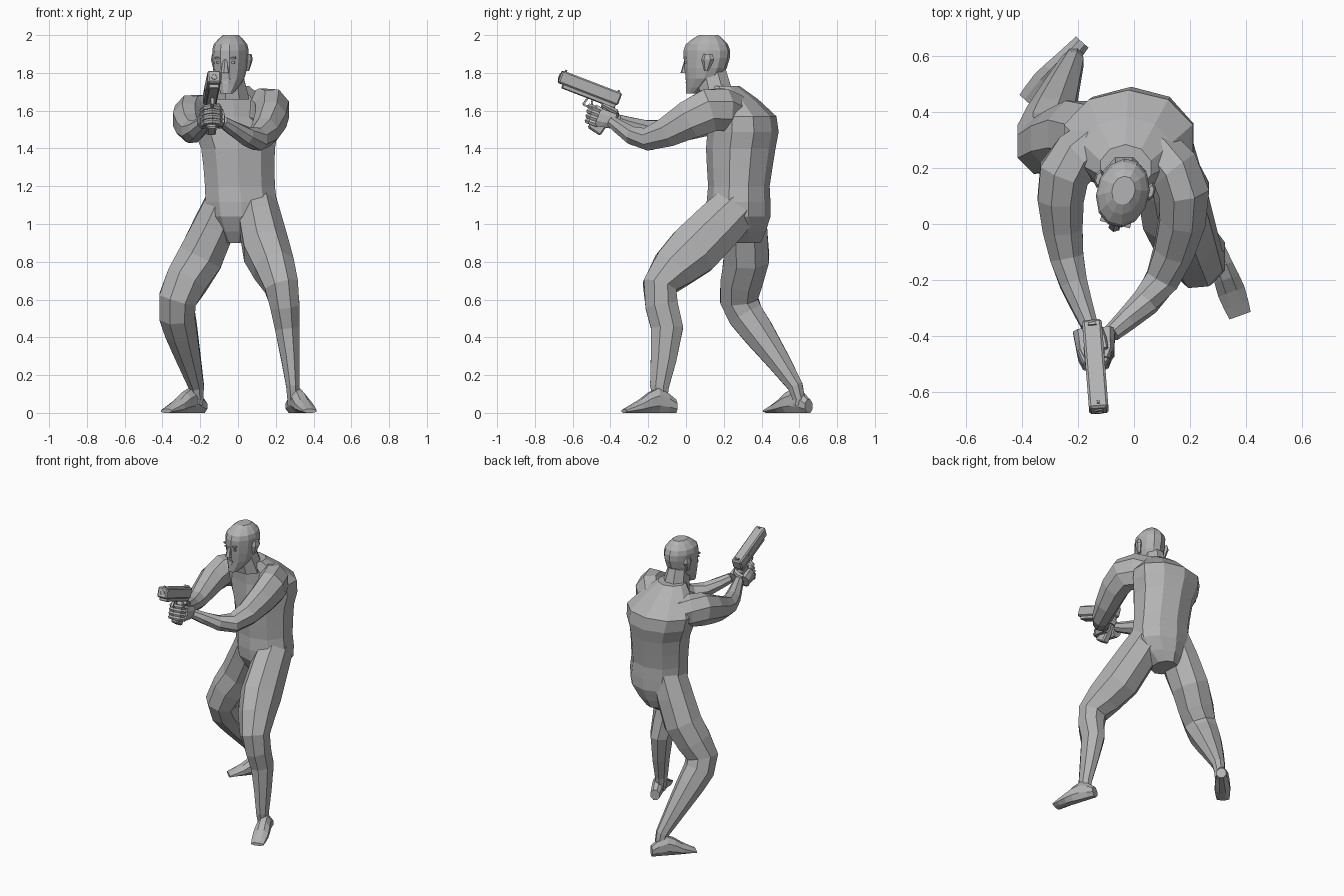
import bpy, bmesh, math
from mathutils import Matrix, Vector

default_cube = bpy.data.objects.get("Cube")
if default_cube:
    bpy.data.objects.remove(default_cube)

# One plain colour for everything
grey = bpy.data.materials.new("plain grey")
grey.use_nodes = True
colour = (0.45, 0.45, 0.45, 1)
grey.diffuse_color = colour
grey.node_tree.nodes["Principled BSDF"].inputs["Base Color"].default_value = colour

WORLD = Matrix.Identity(4)
X_AXIS, Y_AXIS, Z_AXIS = Vector((1, 0, 0)), Vector((0, 1, 0)), Vector((0, 0, 1))


def finish(name, bm, matrix):
    bmesh.ops.recalc_face_normals(bm, faces=bm.faces[:])
    bm.transform(matrix)
    mesh = bpy.data.meshes.new(name)
    bm.to_mesh(mesh)
    bm.free()
    mesh.materials.append(grey)
    part = bpy.data.objects.new(name, mesh)
    bpy.context.collection.objects.link(part)


def ring(x, y, z, width, depth=None):
    """Centre of a cross-section with its two half sizes."""
    return Vector((x, y, z, width, depth or width))


def smooth_path(rings, steps):
    """Fill in cross-sections along a curve through the given ones."""
    ends = [rings[0], *rings, rings[-1]]
    path = []
    for before, start, end, after in zip(ends, ends[1:], ends[2:], ends[3:]):
        slope_in, slope_out = (end - before) / 2, (after - start) / 2
        bend = (end - start) * 3 - slope_in * 2 - slope_out
        twist = slope_in + slope_out - (end - start) * 2
        for step in range(steps):
            t = step / steps
            path.append(start + (slope_in + (bend + twist * t) * t) * t)
    path.append(rings[-1])
    return path


def loft(name, rings, sides=8, steps=2, matrix=WORLD, axis=None, side=X_AXIS):
    """Skin a tube over cross-sections, square to its path or to a fixed axis."""
    bm = bmesh.new()
    path = smooth_path(rings, steps)
    centres = [Vector(section[:3]) for section in path]
    grow = 1 / math.cos(math.pi / sides)
    loops = []
    for i, section in enumerate(path):
        ahead = centres[min(i + 1, len(path) - 1)]
        behind = centres[max(i - 1, 0)]
        along = axis or (ahead - behind).normalized()
        across = (side - along * along.dot(side)).normalized()
        wide = across * section[3] * grow
        deep = along.cross(across) * section[4] * grow
        angles = [math.tau * (k + 0.5) / sides for k in range(sides)]
        loops.append([bm.verts.new(centres[i] + wide * math.cos(a) + deep * math.sin(a))
                      for a in angles])
    for lower, upper in zip(loops, loops[1:]):
        for k in range(sides):
            bm.faces.new((lower[k - 1], lower[k], upper[k], upper[k - 1]))
    bm.faces.new(loops[0])
    bm.faces.new(loops[-1])
    finish(name, bm, matrix)


def box(name, centre, size, matrix, tilt=0, bevel=0):
    bm = bmesh.new()
    bmesh.ops.create_cube(bm, size=1)
    bm.transform(Matrix.Diagonal((*size, 1)))
    if bevel:
        bmesh.ops.bevel(bm, geom=bm.edges[:], offset=bevel, segments=1, affect='EDGES')
    finish(name, bm, matrix @ place(centre, pitch=tilt))


def place(spot, yaw=0, pitch=0):
    turn = Matrix.Rotation(math.radians(yaw), 4, 'Z')
    nod = Matrix.Rotation(math.radians(pitch), 4, 'X')
    return Matrix.Translation(spot) @ turn @ nod


# Torso and neck
crotch = ring(0, 0.3, 0.9, 0.07, 0.09)
hips = ring(0.02, 0.28, 1.04, 0.18, 0.16)
waist = ring(0.01, 0.28, 1.2, 0.185, 0.155)
ribs = ring(0, 0.29, 1.4, 0.195, 0.175)
chest = ring(-0.02, 0.3, 1.57, 0.23, 0.17)
collar = ring(-0.03, 0.2, 1.73, 0.09, 0.08)
loft("torso", [crotch, hips, waist, ribs, chest, collar], sides=10, axis=Z_AXIS)
loft("neck", [ring(-0.03, 0.17, 1.66, 0.09), ring(-0.04, 0.13, 1.82, 0.06, 0.08)],
     axis=Z_AXIS)

# Arms: shoulder blade, shoulder, elbow, wrist
loft("left_arm", [ring(0.04, 0.28, 1.58, 0.09), ring(0.18, 0.12, 1.6, 0.09, 0.115),
                  ring(0.1, -0.2, 1.45, 0.06), ring(-0.08, -0.39, 1.54, 0.03)], steps=3)
loft("right_arm", [ring(-0.09, 0.3, 1.56, 0.09), ring(-0.25, 0.18, 1.58, 0.09, 0.1),
                   ring(-0.24, -0.12, 1.49, 0.06), ring(-0.16, -0.36, 1.55, 0.03)], steps=3)

# Legs: hip, thigh, knee, calf, ankle
loft("left_leg", [ring(0.1, 0.29, 1.11, 0.1, 0.12), ring(0.15, 0.04, 0.86, 0.12, 0.14),
                  ring(0.23, -0.14, 0.67, 0.09), ring(0.26, -0.1, 0.45, 0.065, 0.085),
                  ring(0.29, -0.14, 0.14, 0.035, 0.05), ring(0.29, -0.13, 0.04, 0.03)])
loft("right_leg", [ring(-0.07, 0.29, 1.12, 0.1, 0.12), ring(-0.2, 0.32, 0.82, 0.12),
                   ring(-0.32, 0.28, 0.6, 0.1), ring(-0.3, 0.38, 0.43, 0.085),
                   ring(-0.22, 0.58, 0.14, 0.04), ring(-0.22, 0.59, 0.04, 0.03)])


# Feet, each running from heel to toe along the ground
def foot(name, matrix):
    def section(run, width, height):
        return ring(0, -run, height / 2, width, height / 2)
    loft(name, [section(0, 0.03, 0.07), section(0.1, 0.04, 0.13),
                section(0.2, 0.05, 0.07), section(0.29, 0.04, 0.02)],
         matrix=matrix, axis=-Y_AXIS)


foot("left_foot", place((0.28, -0.055, 0), yaw=20))
foot("right_foot", place((-0.185, 0.65, 0), yaw=-42))

# Head, turned a little to its right
head = place((-0.04, 0.11, 0), yaw=-14)
chin = ring(0, -0.08, 1.69, 0.03)
jaw = ring(0, -0.02, 1.77, 0.075, 0.09)
temple = ring(0, 0, 1.88, 0.09, 0.12)
dome = ring(0, 0, 1.95, 0.085, 0.11)
crown = ring(0, 0.01, 2, 0.04, 0.05)
loft("head", [chin, jaw, temple, dome, crown], sides=12, matrix=head, axis=Z_AXIS)
loft("nose", [ring(0, -0.12, 1.8, 0.02), ring(0, -0.11, 1.87, 0.01)],
     sides=6, steps=1, matrix=head, axis=Z_AXIS)
box("brow", (0, -0.1, 1.88), (0.11, 0.03, 0.01), head, tilt=10)
box("upper_lip", (0, -0.1, 1.77), (0.05, 0.02, 0.01), head, tilt=15)
box("lower_lip", (0, -0.1, 1.75), (0.04, 0.02, 0.01), head, tilt=-15)
for name, s in (("left", 1), ("right", -1)):
    box(f"{name}_eye", (s * 0.035, -0.1, 1.855), (0.03, 0.02, 0.01), head)
    loft(f"{name}_ear", [ring(s * 0.085, 0.02, 1.81, 0.01), ring(s * 0.095, 0.03, 1.87, 0.015, 0.03),
                         ring(s * 0.095, 0.03, 1.9, 0.01, 0.02)],
         sides=6, steps=1, matrix=head, axis=Z_AXIS)

# Pistol, pointing forward and slightly up
gun = place((-0.15, -0.355, 1.65), yaw=4.5, pitch=-21)
box("slide", (0, -0.17, 0.01), (0.07, 0.34, 0.07), gun, bevel=0.008)
box("frame", (0, -0.16, -0.03), (0.055, 0.3, 0.03), gun, bevel=0.004)
box("grip", (0, -0.05, -0.12), (0.05, 0.08, 0.16), gun, tilt=-12, bevel=0.008)
for name, y, width in (("front_sight", -0.32, 0.01), ("rear_sight", -0.02, 0.03)):
    box(name, (0, y, 0.045), (width, 0.01, 0.02), gun)
box("ejection_port", (-0.035, -0.13, 0.02), (0.004, 0.06, 0.02), gun)
box("trigger", (0, -0.13, -0.06), (0.01, 0.01, 0.03), gun, tilt=15)
box("guard_front", (0, -0.165, -0.06), (0.016, 0.01, 0.05), gun, tilt=-15)
box("guard_base", (0, -0.13, -0.085), (0.016, 0.08, 0.01), gun)
loft("muzzle_ring", [ring(0, y, 0.01, radius) for y, radius in (
    (-0.33, 0.017), (-0.345, 0.017), (-0.345, 0.01), (-0.335, 0.01))],
    sides=10, steps=1, matrix=gun, axis=-Y_AXIS)

# Hands: the left wraps over the right around the grip
for name, s, reach, spread in (("right", -1, 0.045, 0.04), ("left", 1, 0.065, 0.05)):
    loft(f"{name}_palm", [ring(s * spread, 0.01, -0.11, 0.03, 0.04),
                          ring(s * spread, -0.08, -0.12, 0.02, 0.05)],
         matrix=gun, axis=-Y_AXIS)
    for finger in range(4):
        z = -0.08 - finger * 0.026
        bends = [math.pi * joint / 4 for joint in range(5)]
        curl = reach - finger * 0.005
        loft(f"{name}_finger_{finger + 1}",
             [ring(s * spread * math.cos(b), -0.07 - curl * math.sin(b), z, 0.014 - b / 1000)
              for b in bends], sides=6, steps=1, matrix=gun, side=Z_AXIS)
loft("right_thumb", [ring(-0.03, 0.01, -0.08, 0.016), ring(0.02, 0, -0.06, 0.016),
                     ring(0.04, -0.08, -0.05, 0.01)], sides=6, matrix=gun, side=Z_AXIS)
loft("left_thumb", [ring(0.05, -0.01, -0.1, 0.016), ring(0.04, -0.11, -0.07, 0.01)],
     sides=6, matrix=gun, side=Z_AXIS)
